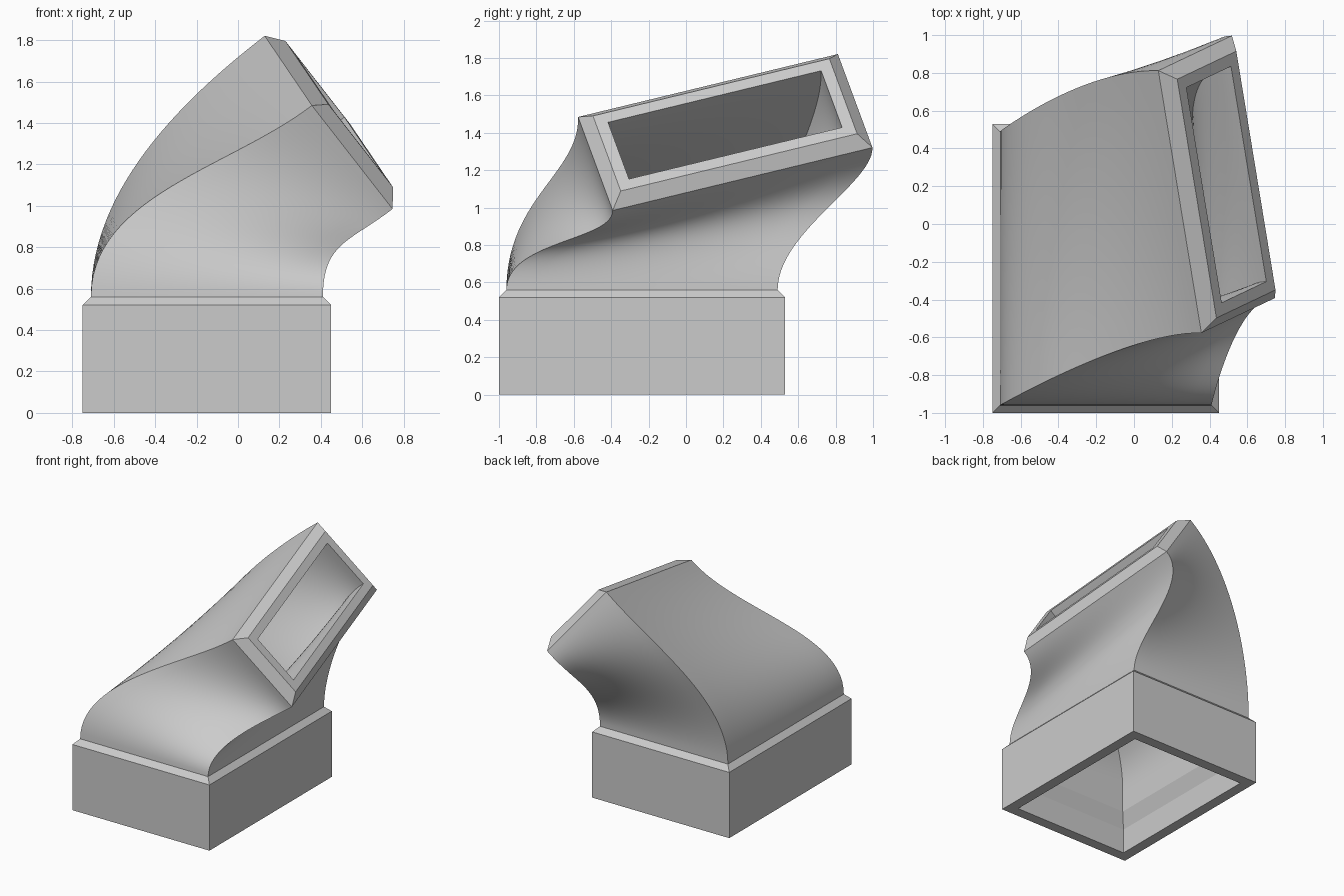
import bpy
import bmesh
import math
from mathutils import Vector

cube = bpy.data.objects.get("Cube")
if cube:
    bpy.data.objects.remove(cube, do_unlink=True)

grey = bpy.data.materials.new("duct_grey")
grey.use_nodes = True
colour = (0.6, 0.6, 0.6, 1)
grey.diffuse_color = colour
grey.node_tree.nodes["Principled BSDF"].inputs["Base Color"].default_value = colour

# Rectangular mouths: centre, two in-plane axes, half sizes
INLET = (Vector((-0.15, -0.235, 0)), Vector((1, 0, 0)), Vector((0, 1, 0)), 0.6, 0.765)
OUT_X = Vector((0.59, 0.28, -0.757)).normalized()
OUT_Y = Vector((-0.162, 0.957, 0.238))
OUT_Y = (OUT_Y - OUT_X * OUT_Y.dot(OUT_X)).normalized()
OUTLET = (Vector((0.4375, 0.21, 1.4025)), OUT_X, OUT_Y, 0.33, 0.7235)
UP = Vector((0, 0, 1))
OUT_DIR = OUT_X.cross(OUT_Y)


def ring(mouth, inset, height):
    """Four corners of a mouth, drawn in by inset and raised along its normal."""
    centre, x, y, half_x, half_y = mouth
    base = centre + x.cross(y) * height
    return [base + x * sx * (half_x - inset) + y * sy * (half_y - inset)
            for sx, sy in ((-1, -1), (1, -1), (1, 1), (-1, 1))]


def loft(start, end, steps=28):
    """Rings whose corners follow curves leaving both mouths squarely."""
    rings = []
    for i in range(steps + 1):
        t = i / steps
        s = 1 - t
        corners = []
        for a, d in zip(start, end):
            reach = (d - a).length / 3
            b, c = a + UP * reach, d - OUT_DIR * reach
            corners.append(a * s**3 + b * 3 * s * s * t + c * 3 * s * t * t + d * t**3)
        rings.append(corners)
    return rings


def skin(name, rings, across=1):
    """Skin a list of four-cornered rings, each side split evenly."""
    bm = bmesh.new()
    loops = []
    for r in rings:
        loops.append([bm.verts.new(r[k].lerp(r[(k + 1) % 4], j / across))
                      for k in range(4) for j in range(across)])
    count = 4 * across
    for low, high in zip(loops, loops[1:]):
        for j in range(count):
            k = (j + 1) % count
            bm.faces.new((low[j], low[k], high[k], high[j]))
    mesh = bpy.data.meshes.new(name)
    bm.to_mesh(mesh)
    bm.free()
    mesh.materials.append(grey)
    obj = bpy.data.objects.new(name, mesh)
    bpy.context.collection.objects.link(obj)
    bpy.ops.object.select_all(action='DESELECT')
    obj.select_set(True)
    bpy.context.view_layer.objects.active = obj
    bpy.ops.object.shade_smooth_by_angle(angle=math.radians(15))
    return obj


WALL = 0.13
BEVEL = 0.065

# Square collar: inner wall, bottom rim, outer wall and bevelled shoulder
skin("inlet_collar", [ring(INLET, d, z) for d, z in
                      ((WALL, 0.32), (0.085, 0.2), (0.085, 0), (0, 0), (0, 0.52), (0.04, 0.56))])

# Twisting outer shell
skin("duct_shell", loft(ring(INLET, 0.04, 0.56), ring(OUTLET, 0, 0)), across=10)

# Bevelled frame around the tilted opening
skin("outlet_frame", [ring(OUTLET, d, h) for d, h in ((0, 0), (BEVEL, BEVEL), (WALL, BEVEL))])

# Inner lining, running back from the opening to the collar
lining = loft(ring(INLET, WALL, 0.5), ring(OUTLET, WALL, BEVEL))
skin("duct_lining", lining[::-1] + [ring(INLET, WALL, 0.32)], across=10)
